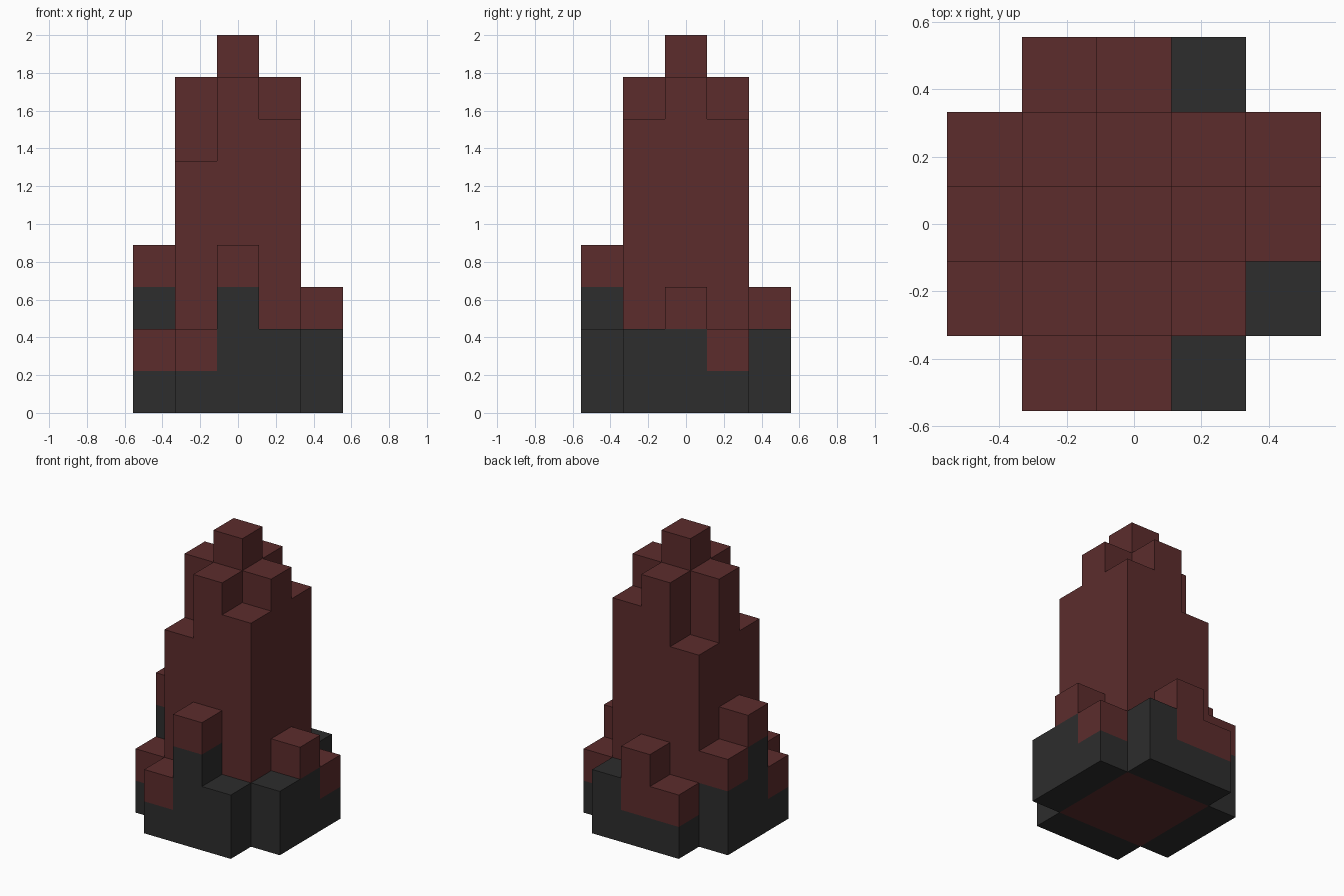
import bpy
import bmesh

U = 2 / 9  # side of one cube

cube = bpy.data.objects.get("Cube")
if cube:
    bpy.data.objects.remove(cube, do_unlink=True)


def make_material(name, color):
    mat = bpy.data.materials.new(name)
    mat.use_nodes = True
    mat.diffuse_color = color
    mat.node_tree.nodes["Principled BSDF"].inputs["Base Color"].default_value = color
    return mat


RED = make_material("dark red", (0.107, 0.0252, 0.0252, 1))
BLACK = make_material("charcoal", (0.0262, 0.0262, 0.0262, 1))


def block(name, i, j, low, high, mat, width=1):
    """Block centred on grid column (i, j), between two levels."""
    bm = bmesh.new()
    bmesh.ops.create_cube(bm, size=U)
    bmesh.ops.scale(bm, vec=(width, width, high - low), verts=bm.verts)
    mesh = bpy.data.meshes.new(name)
    bm.to_mesh(mesh)
    bm.free()
    mesh.materials.append(mat)
    obj = bpy.data.objects.new(name, mesh)
    obj.location = (i * U, j * U, (low + high) / 2 * U)
    bpy.context.collection.objects.link(obj)
    return obj


# Solid tower core, three cubes wide
CORE = 6
block("tower_core", 0, 0, 0, CORE, RED, width=3)

# Stepped summit: centre spike, side steps, low corners
block("summit_spike", 0, 0, CORE, 9, RED)
for side, i, j in (("left", 1, 0), ("right", -1, 0), ("front", 0, -1), ("back", 0, 1)):
    block("summit_step_" + side, i, j, CORE, 8, RED)
for side, j in (("front", -1), ("back", 1)):
    block("summit_corner_left_" + side, 1, j, CORE, 7, RED)

# Base ring: each column is (charcoal height, total height)
RING = {
    "front": [(1, 2), (3, 4), (2, 2)],   # along +x
    "back": [(1, 2), (1, 3), (2, 2)],    # along +x
    "left": [(2, 2), (2, 3), (1, 2)],    # along +y
    "right": [(1, 2), (3, 4), (2, 3)],   # along +y
}
PLACE = {
    "front": lambda k: (k, -2),
    "back": lambda k: (k, 2),
    "left": lambda k: (2, k),
    "right": lambda k: (-2, k),
}
for side, columns in RING.items():
    for n, (dark, top) in enumerate(columns):
        i, j = PLACE[side](n - 1)
        block(f"base_{side}_{n + 1}", i, j, 0, dark, BLACK)
        if top > dark:
            block(f"base_cap_{side}_{n + 1}", i, j, dark, top, RED)
